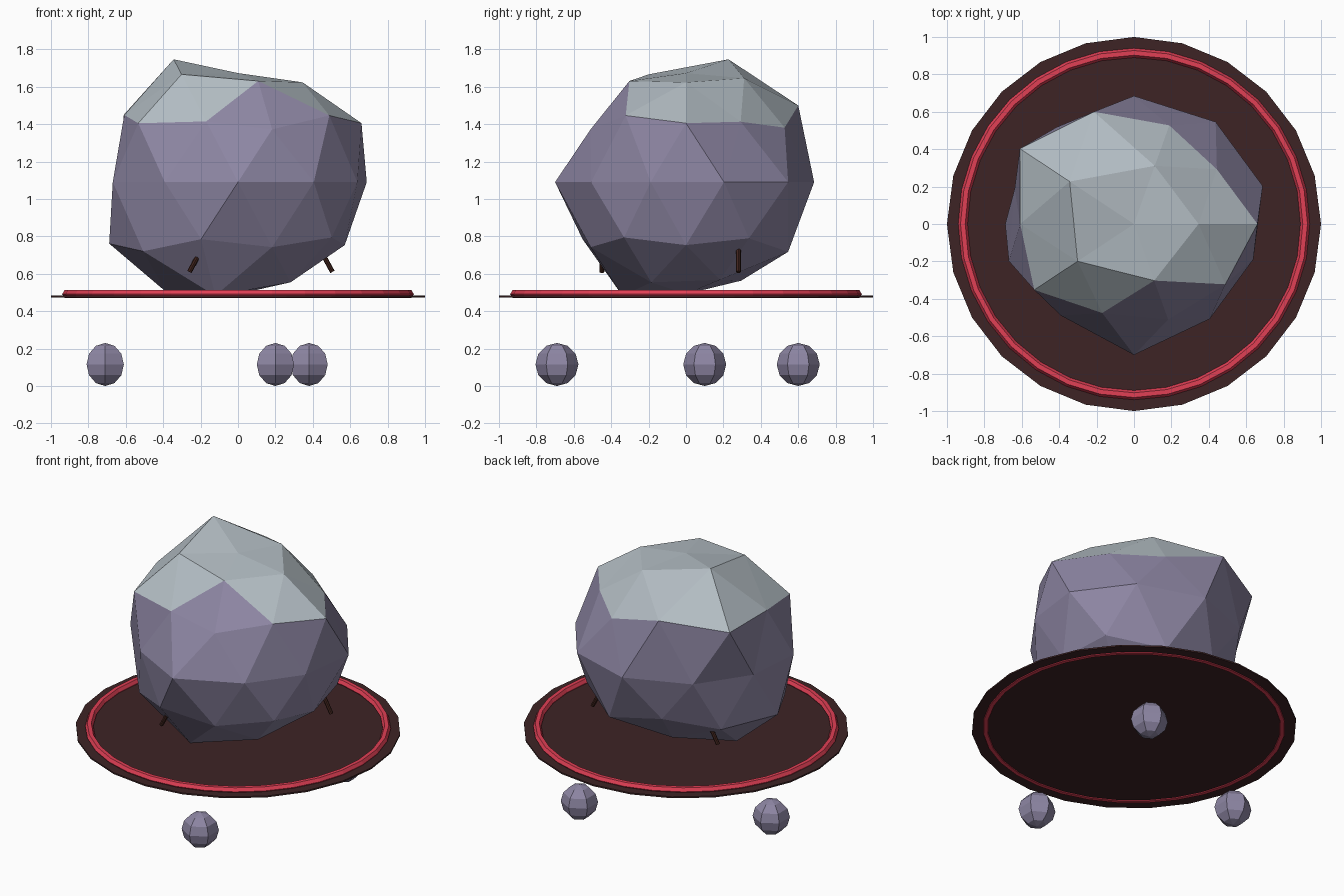
import bpy, bmesh, math
from mathutils import Vector

if "Cube" in bpy.data.objects:
    bpy.data.objects.remove(bpy.data.objects["Cube"])


def material(name, rgb):
    m = bpy.data.materials.new(name)
    m.diffuse_color = (*rgb, 1)
    m.use_nodes = True
    m.node_tree.nodes["Principled BSDF"].inputs["Base Color"].default_value = m.diffuse_color
    return m


PURPLE = material("purple_rock", (0.27, 0.24, 0.37))
GRAY = material("pale_gray", (0.46, 0.52, 0.56))
RED = material("bright_red", (0.75, 0.05, 0.09))
BROWN = material("dark_brown", (0.047, 0.017, 0.018))
ROD = material("rod_brown", (0.05, 0.017, 0.012))


def make(name, bm, *mats):
    bmesh.ops.recalc_face_normals(bm, faces=bm.faces)
    me = bpy.data.meshes.new(name)
    bm.to_mesh(me)
    bm.free()
    for m in mats:
        me.materials.append(m)
    ob = bpy.data.objects.new(name, me)
    bpy.context.collection.objects.link(ob)
    return ob


def lathe(name, profile, segs, mat, loc=(0, 0, 0), closed=False, phase=0.0):
    """Revolve (radius, z) points round the z axis."""
    bm = bmesh.new()
    rings = [[bm.verts.new((r * math.cos(phase + math.tau * i / segs) + loc[0],
                            r * math.sin(phase + math.tau * i / segs) + loc[1],
                            z + loc[2])) for i in range(segs)] for r, z in profile]
    pairs = list(zip(rings, rings[1:]))
    if closed:
        pairs.append((rings[-1], rings[0]))
    for a, b in pairs:
        for i in range(segs):
            j = (i + 1) % segs
            bm.faces.new((a[i], a[j], b[j], b[i]))
    bmesh.ops.remove_doubles(bm, verts=bm.verts, dist=1e-5)
    return make(name, bm, mat)


# Boulder: faceted ball with an uneven radius per latitude band
# (unit height, first angle, radii at equal steps round the band)
BANDS = [
    (1.0, 0, [0.555]),
    (0.851, 0, [0.597, 0.622, 0.735, 0.645, 0.605]),
    (0.526, 36, [0.585, 0.742, 0.65, 0.588, 0.645]),
    (0.447, 0, [0.671, 0.62, 0.767, 0.67, 0.60]),
    (0.0, 18, [0.658, 0.675, 0.685, 0.64, 0.61, 0.64, 0.605, 0.70, 0.627, 0.61]),
    (-0.447, 36, [0.64, 0.62, 0.70, 0.65, 0.63]),
    (-0.526, 0, [0.61, 0.675, 0.65, 0.67, 0.63]),
    (-0.851, 36, [0.585, 0.59, 0.66, 0.68, 0.60]),
    (-1.0, 0, [0.57]),
]


def boulder_radius(p):
    _, start, radii = min(BANDS, key=lambda b: abs(b[0] - p.z))
    turn = (math.degrees(math.atan2(p.y, p.x)) - start) / 360 * len(radii)
    return radii[round(turn) % len(radii)]


bm = bmesh.new()
bmesh.ops.create_icosphere(bm, subdivisions=2, radius=1)
for v in bm.verts:
    v.co.normalize()
# Pale cap on the top, except round one corner at the front
a = math.radians(-72)
corner = Vector((0.8944 * math.cos(a), 0.8944 * math.sin(a), 0.4472))
for f in bm.faces:
    top = min(v.co.z for v in f.verts) > 0.4
    at_corner = any((v.co - corner).length < 0.1 for v in f.verts)
    f.material_index = int(top and not at_corner)
for v in bm.verts:
    p = v.co * boulder_radius(v.co)
    v.co = (p.x * 1.1, p.y, p.z * 1.05 + 1.09)
make("boulder", bm, PURPLE, GRAY)

# Thin platform and its raised ring
lathe("platform", [(0, 0.474), (1, 0.474), (1, 0.484), (0, 0.484)], 24, BROWN)
ring = [(0.915 + 0.025 * math.cos(math.tau * k / 6),
         0.491 + 0.025 * math.sin(math.tau * k / 6)) for k in range(6)]
lathe("platform_ring", ring, 32, RED, closed=True)

# Floating pebbles under the platform
arc = [(0.115 * math.sin(math.pi * k / 6), -0.115 * math.cos(math.pi * k / 6))
       for k in range(7)]
for x, y in ((0.20, -0.69), (-0.71, 0.10), (0.38, 0.60)):
    lathe("pebble", arc, 6, PURPLE, (x, y, 0.115), phase=math.pi / 2)

# Short rods leaning out of the boulder's underside
for x, y, side in ((0.505, 0.28, 1), (-0.26, -0.45, -1), (-0.45, 0.30, -1)):
    ob = lathe("rod", [(0, 0), (0.013, 0), (0.013, 0.22), (0, 0.22)], 8, ROD)
    ob.location = (x, y, 0.61)
    ob.rotation_euler.y = -side * 0.5
